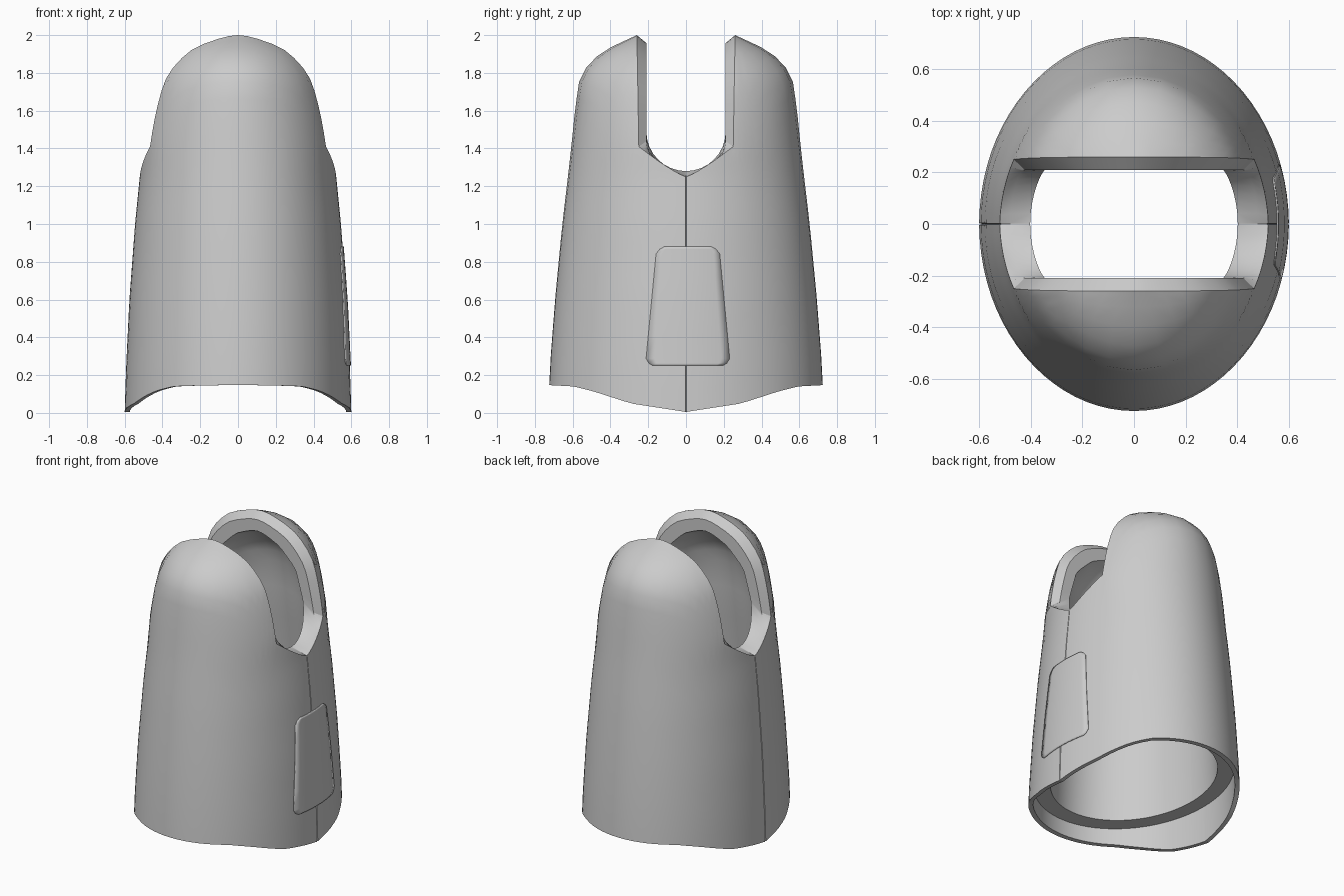
import bpy, bmesh
from math import sin, cos, asin, pi, sqrt, radians
from mathutils import Vector, Matrix

cube = bpy.data.objects.get("Cube")
if cube:
    bpy.data.objects.remove(cube, do_unlink=True)

grey = bpy.data.materials.new("plain grey")
grey.use_nodes = True
grey.diffuse_color = (0.6, 0.6, 0.6, 1)
grey.node_tree.nodes["Principled BSDF"].inputs["Base Color"].default_value = (0.6, 0.6, 0.6, 1)

# Elliptical profiles: height, half width, half depth
OUTER = [(0, .6, .73), (.25, .592, .72), (.6, .575, .693), (1, .545, .655),
         (1.25, .52, .625), (1.43, .51, .605), (1.6, .48, .588), (1.75, .44, .567),
         (1.82, .4, .535), (1.9, .335, .46), (1.94, .29, .39), (2, .16, .26)]
INNER = [(.2, .47, .58), (.8, .45, .55), (1.3, .4, .48), (1.5, .385, .46),
         (1.7, .33, .42), (1.82, .22, .32), (1.88, .12, .21)]
RIM = [(0, .005), (.4, .05), (.68, .115), (.82, .14), (1, .147)]
LEDGE_Z = 0.25
STEPS = 18


def lerp(a, b, t):
    return a + (b - a) * t


def sample(table, key):
    """Linear lookup in a table keyed by its first column."""
    key = min(max(key, table[0][0]), table[-1][0])
    for low, high in zip(table, table[1:]):
        if key <= high[0]:
            t = (key - low[0]) / (high[0] - low[0])
            return [lerp(a, b, t) for a, b in zip(low[1:], high[1:])]


def on_surface(table, angle, z):
    rx, ry = sample(table, z)
    return Vector((rx * cos(angle), ry * sin(angle), z))


def slot_edge(table, t):
    """Angle and height of the slot edge: U-shaped floor first, then the arch."""
    outer = table is OUTER
    top = table[-1][0]
    floor = min(t / 0.4, 1)
    arch = sin(max(t - 0.4, 0) / 0.6 * pi / 2)
    if outer:
        y = 0.25 * floor + 0.01 * arch
        z = 1.25 + 0.16 * floor ** 1.2 + (top - 1.41) * arch
    else:
        y = 0.21 * sin(floor * pi / 2)
        z = 1.49 - 0.21 * cos(floor * pi / 2) + (top - 1.49) * arch
    if t == 1:
        return pi / 2, top
    return asin(min(1, y / sample(table, z)[1])), z


def climb(table, t, z_low):
    """Points of one column, from the bottom up to the slot edge."""
    a_top, z_top = slot_edge(table, t)
    points = []
    for i in range(STEPS + 1):
        v = sin(i / STEPS * pi / 2)
        points.append(on_surface(table, lerp(t * pi / 2, a_top, v * v), lerp(z_low, z_top, v)))
    return points


def column(t):
    """Closed section: outside, chamfered slot edge, cavity, ledge and skirt."""
    angle = t * pi / 2
    z_rim = sample(RIM, sin(angle))[0]
    outside = climb(OUTER, t, z_rim)
    inside = climb(INNER, t, LEDGE_Z)
    chamfer = outside[-1].lerp(inside[-1], 0.35)
    chamfer.y = inside[-1].y
    skirt = []
    for z in (LEDGE_Z, z_rim):
        p = on_surface(OUTER, angle, z)
        skirt.append(Vector((p.x * 0.955, p.y * 0.955, z)))
    if t == 0:  # side seam groove
        for p in outside:
            p.x -= 0.012
    return outside + [chamfer] + inside[::-1] + skirt


def finish(bm, name):
    mesh = bpy.data.meshes.new(name)
    bm.to_mesh(mesh)
    bm.free()
    mesh.materials.append(grey)
    obj = bpy.data.objects.new(name, mesh)
    bpy.context.scene.collection.objects.link(obj)
    bpy.ops.object.select_all(action='DESELECT')
    obj.select_set(True)
    bpy.context.view_layer.objects.active = obj
    bpy.ops.object.shade_smooth_by_angle(angle=radians(28))
    return obj


def skin(bm, rows, closed):
    """Quads between neighbouring rows of points."""
    grid = [[bm.verts.new(p) for p in row] for row in rows]
    n = len(grid[0])
    for a, b in zip(grid, grid[1:]):
        for i in range(n if closed else n - 1):
            j = (i + 1) % n
            bm.faces.new((a[i], a[j], b[j], b[i]))


# Hollow slotted sleeve: one quarter, mirrored across both axes
bm = bmesh.new()
skin(bm, [column(t) for t in [0, 0.003] + [i / 20 for i in range(1, 21)]], True)
for axis in 'XY':
    bmesh.ops.mirror(bm, geom=bm.verts[:] + bm.edges[:] + bm.faces[:],
                     matrix=Matrix.Identity(4), merge_dist=0.0001, axis=axis)
bmesh.ops.remove_doubles(bm, verts=bm.verts[:], dist=0.0001)
bmesh.ops.recalc_face_normals(bm, faces=bm.faces[:])
finish(bm, "slotted_sleeve")

# Tapered hatch with rounded corners, wrapped on the left side
rows = []
for h in (0, 0.02, 0.06, 0.25, 0.5, 0.75, 0.94, 0.98, 1):
    z = lerp(0.25, 0.88, h)
    half = lerp(0.225, 0.165, h) - 0.04 * max(0, 1 - min(h, 1 - h) / 0.06) ** 2
    row = []
    for i in range(11):
        y = 0.01 + half * (1 - i / 5)
        rx, ry = sample(OUTER, z)
        row.append((rx * sqrt(1 - (y / ry) ** 2) + 0.006, y, z))
    rows.append(row[::-1])
bm = bmesh.new()
skin(bm, rows, False)
for f in bm.faces:
    f.normal_update()
    if f.normal.x < 0:
        f.normal_flip()
hatch = finish(bm, "side_hatch")
plate = hatch.modifiers.new("thickness", 'SOLIDIFY')
plate.thickness = 0.009
plate.offset = -1
